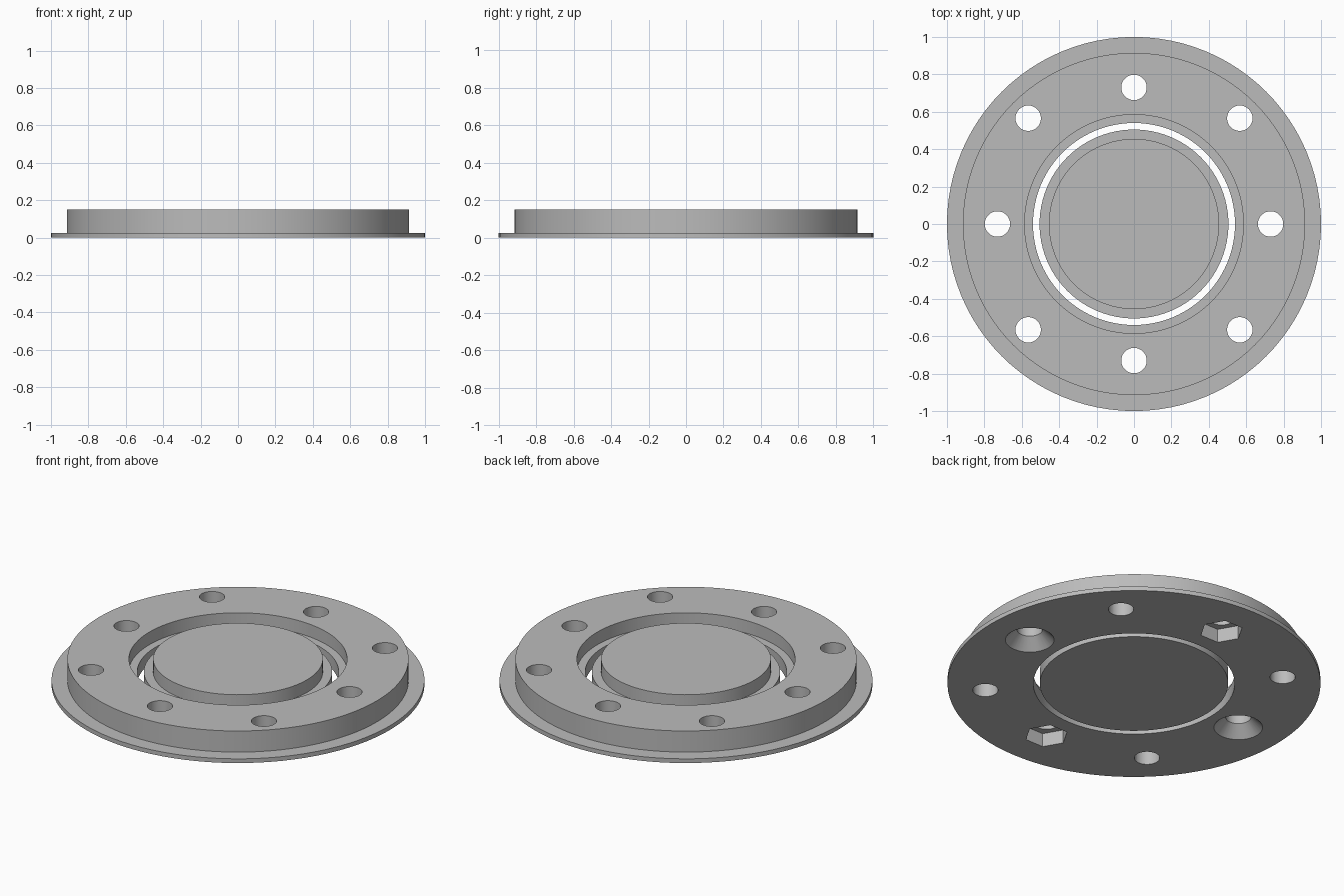
import bpy, bmesh
from math import cos, sin, pi, radians

cube = bpy.data.objects.get("Cube")
if cube:
    bpy.data.objects.remove(cube, do_unlink=True)

grey = bpy.data.materials.new("plain grey")
grey.use_nodes = True
grey.diffuse_color = (0.5, 0.5, 0.5, 1)
grey.node_tree.nodes["Principled BSDF"].inputs["Base Color"].default_value = (0.5, 0.5, 0.5, 1)

HEIGHT, STEP, FLANGE = 0.15, 0.075, 0.025
HOLE = 0.068


def lathe(bm, profile, sides, cx=0, cy=0, closed=False):
    """Turn a (radius, height) profile; open profiles get flat end caps."""
    rings = [[bm.verts.new((cx + r * cos(2 * pi * i / sides), cy + r * sin(2 * pi * i / sides), z))
              for i in range(sides)] for r, z in profile]
    pairs = list(zip(rings, rings[1:]))
    if closed:
        pairs.append((rings[-1], rings[0]))
    else:
        bm.faces.new(rings[0][::-1])
        bm.faces.new(rings[-1])
    for low, high in pairs:
        for i in range(sides):
            j = (i + 1) % sides
            bm.faces.new((low[i], low[j], high[j], high[i]))


def finish(name, bm):
    bmesh.ops.recalc_face_normals(bm, faces=bm.faces)
    mesh = bpy.data.meshes.new(name)
    bm.to_mesh(mesh)
    bm.free()
    mesh.materials.append(grey)
    obj = bpy.data.objects.new(name, mesh)
    bpy.context.collection.objects.link(obj)
    return obj


def select(obj):
    bpy.ops.object.select_all(action="DESELECT")
    obj.select_set(True)
    bpy.context.view_layer.objects.active = obj


# Flanged ring with a stepped bore
bm = bmesh.new()
lathe(bm, [(0.54, 0), (1, 0), (1, FLANGE), (0.915, FLANGE), (0.915, HEIGHT),
           (0.585, HEIGHT), (0.585, STEP), (0.54, STEP)], 96, closed=True)
ring = finish("flanged_ring", bm)

# Stepped centre disc
bm = bmesh.new()
lathe(bm, [(0.505, 0), (0.505, STEP), (0.455, STEP), (0.455, HEIGHT)], 96)
disc = finish("centre_disc", bm)

# Bolt holes: plain on the diagonals, countersunk left and right, hex pockets front and back
through = [(HOLE, -0.1), (HOLE, 0.3)]
countersunk = [(0.151, -0.02), (HOLE, 0.063), (HOLE, 0.3)]
hex_pocket = [(0.117, -0.05), (0.117, 0.08)]
bm_holes, bm_hex = bmesh.new(), bmesh.new()
for k in range(8):
    radius = 0.80 if k % 2 else 0.73
    x, y = radius * cos(k * pi / 4), radius * sin(k * pi / 4)
    lathe(bm_holes, countersunk if k % 4 == 0 else through, 32, x, y)
    if k % 4 == 2:
        lathe(bm_hex, hex_pocket, 6, x, y)

for name, cutter_bm in (("hole_cutter", bm_holes), ("hex_cutter", bm_hex)):
    cutter = finish(name, cutter_bm)
    cutter.hide_render = True
    cut = ring.modifiers.new(name, "BOOLEAN")
    cut.operation, cut.solver, cut.object = "DIFFERENCE", "EXACT", cutter
    select(ring)
    bpy.ops.object.modifier_apply(modifier=name)
    bpy.data.objects.remove(cutter, do_unlink=True)

# Smooth round walls, sharp rims
for part in (ring, disc):
    select(part)
    bpy.ops.object.shade_smooth_by_angle(angle=radians(30))
